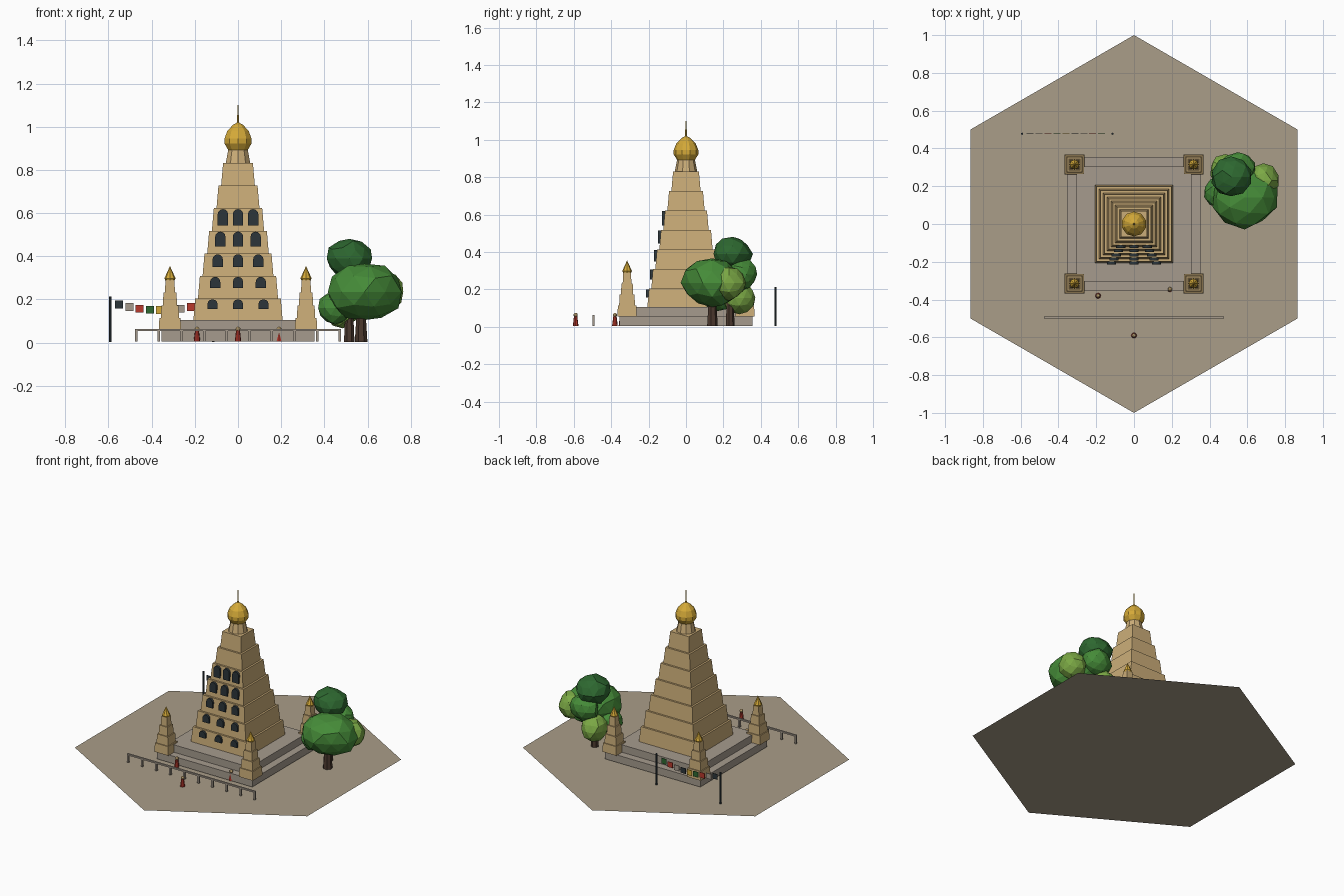
import bpy
import bmesh
import random
from math import pi, sin, cos, sqrt
from mathutils import Vector

random.seed(4)
if "Cube" in bpy.data.objects:
    bpy.data.objects.remove(bpy.data.objects["Cube"])


def material(name, *rgb):
    m = bpy.data.materials.new(name)
    m.use_nodes = True
    m.diffuse_color = (*rgb, 1)
    m.node_tree.nodes["Principled BSDF"].inputs["Base Color"].default_value = (*rgb, 1)
    return m


earth = material("earth", .40, .34, .25)
sandstone = material("sandstone", .60, .42, .19)
stone = material("grey stone", .38, .33, .27)
gold = material("gold", .66, .40, .04)
slate = material("dark slate", .025, .036, .042)
red = material("red cloth", .48, .04, .025)
bark = material("bark", .07, .04, .027)
dark_leaf = material("dark leaf", .027, .14, .03)
mid_leaf = material("mid leaf", .06, .26, .04)
light_leaf = material("light leaf", .20, .40, .06)


def finish(name, bm, mat, loc=(0, 0, 0)):
    bmesh.ops.recalc_face_normals(bm, faces=bm.faces)
    mesh = bpy.data.meshes.new(name)
    bm.to_mesh(mesh)
    bm.free()
    mesh.materials.append(mat)
    obj = bpy.data.objects.new(name, mesh)
    obj.location = loc
    bpy.context.collection.objects.link(obj)
    return obj


def turned(name, profile, sides, mat, loc=(0, 0, 0)):
    """Stack of rings from (radius, height) points; four sides make a square."""
    bm = bmesh.new()
    grow, turn = (sqrt(2), pi / 4) if sides == 4 else (1, pi / 2)
    rings = []
    for r, z in profile:
        angles = [turn + 2 * pi * i / sides for i in range(sides)]
        rings.append([bm.verts.new((grow * r * cos(a), grow * r * sin(a), z)) for a in angles])
    for low, high in zip(rings, rings[1:]):
        for i in range(sides):
            j = (i + 1) % sides
            bm.faces.new((low[i], low[j], high[j], high[i]))
    bm.faces.new(rings[0])
    bm.faces.new(rings[-1])
    bmesh.ops.remove_doubles(bm, verts=bm.verts, dist=.0001)
    return finish(name, bm, mat, loc)


def box(name, size, mat, loc):
    bm = bmesh.new()
    bmesh.ops.create_cube(bm, size=1)
    bmesh.ops.scale(bm, vec=size, verts=bm.verts)
    return finish(name, bm, mat, loc)


def arch(name, width, height, depth, mat, loc):
    """Round-topped panel whose front face stands at loc."""
    bm = bmesh.new()
    r = width / 2
    outline = [(-r, 0), (r, 0)]
    outline += [(r * cos(pi * i / 6), height - r + r * sin(pi * i / 6)) for i in range(7)]
    face = bm.faces.new([bm.verts.new((x, 0, z)) for x, z in outline])
    new = bmesh.ops.extrude_face_region(bm, geom=[face])["geom"]
    moved = [v for v in new if isinstance(v, bmesh.types.BMVert)]
    bmesh.ops.translate(bm, vec=(0, depth, 0), verts=moved)
    return finish(name, bm, mat, loc)


def leaf_clump(name, size, mat, loc):
    bm = bmesh.new()
    bmesh.ops.create_icosphere(bm, subdivisions=2, radius=1)
    for v in bm.verts:
        v.co = Vector(size) * v.co * random.uniform(.93, 1.07)
    return finish(name, bm, mat, loc)


def stepped(base, count, start, height, shrink, taper):
    """Outline of tapering storeys, each narrower than the one below."""
    points = []
    for i in range(count):
        w = base - shrink * i
        points += [(w, start + height * i), (w - taper, start + height * (i + 1))]
    return points


# Ground and terraces
bm = bmesh.new()
bmesh.ops.create_circle(bm, cap_ends=True, segments=6, radius=1)
finish("ground", bm, earth)
box("lower_terrace", (.71, .71, .05), stone, (0, 0, .03))
box("upper_terrace", (.61, .61, .05), stone, (0, 0, .08))

# Main tower with its neck, dome and spire
TIER, START, SHRINK = .1045, .1, .0215
turned("tower", stepped(.207, 7, START, TIER, SHRINK, .009), 4, sandstone)
turned("tower_neck", [(.06, .83), (.046, .9)], 10, sandstone)
turned("dome", [(.046, .89), (.066, .922), (.066, .945), (.052, .98), (.025, 1.008), (0, 1.022)],
       10, gold)
turned("spire", [(.005, 1.01), (.003, 1.1)], 6, gold)

# Arched niches, three to a storey on the front
for row in range(5):
    top = START + TIER * (row + 1) - .004
    tall = .044 + .008 * row
    for side in (-1, 0, 1):
        arch("niche", .048, tall, .05, slate,
             (side * (.118 - .012 * row), -.214 + SHRINK * row, top - tall))

# Corner turrets
for sx in (-1, 1):
    for sy in (-1, 1):
        spot = (sx * .315, sy * .315, 0)
        turned("turret", stepped(.052, 4, .055, .059, .0095, .003), 4, sandstone, spot)
        turned("turret_tip", [(.02, .285), (.026, .298), (0, .355)], 8, gold, spot)

# Front fence
box("fence_rail", (.955, .012, .01), stone, (0, -.495, .058))
for i in range(10):
    box("fence_post", (.012, .012, .055), stone, (-.471 + .1047 * i, -.495, .0325))

# Robed visitors
for x, y in ((0, -.59), (-.19, -.38), (.19, -.345)):
    turned("visitor_robe", [(.015, .005), (.009, .056)], 8, red, (x, y, 0))
    bm = bmesh.new()
    bmesh.ops.create_icosphere(bm, subdivisions=2, radius=.0115)
    finish("visitor_head", bm, sandstone, (x, y, .063))

# Flag line between two poles at the back
for x in (-.592, -.115):
    turned("flag_pole", [(.006, .003), (.006, .214)], 6, slate, (x, .478, 0))
cloth = [slate, stone, red, dark_leaf, gold]
for i in range(9):
    box("flag", (.037, .004, .036), cloth[i % 5],
        (-.551 + .0475 * i, .478, .151 + .0016 * (i - 4) ** 2))

# Pair of trees
turned("front_trunk", [(.03, .003), (.02, .16)], 7, bark, (.57, .14, 0))
turned("back_trunk", [(.025, .003), (.018, .16)], 7, bark, (.515, .235, 0))
for size, mat, loc in (
        ((.175, .16, .135), mid_leaf, (.585, .14, .235)),
        ((.08, .085, .075), mid_leaf, (.45, .17, .16)),
        ((.10, .08, .085), mid_leaf, (.55, .3, .28)),
        ((.105, .105, .09), dark_leaf, (.515, .25, .39)),
        ((.08, .09, .09), light_leaf, (.685, .23, .235)),
        ((.085, .085, .085), light_leaf, (.485, .285, .155))):
    leaf_clump("leaf_clump", size, mat, loc)
